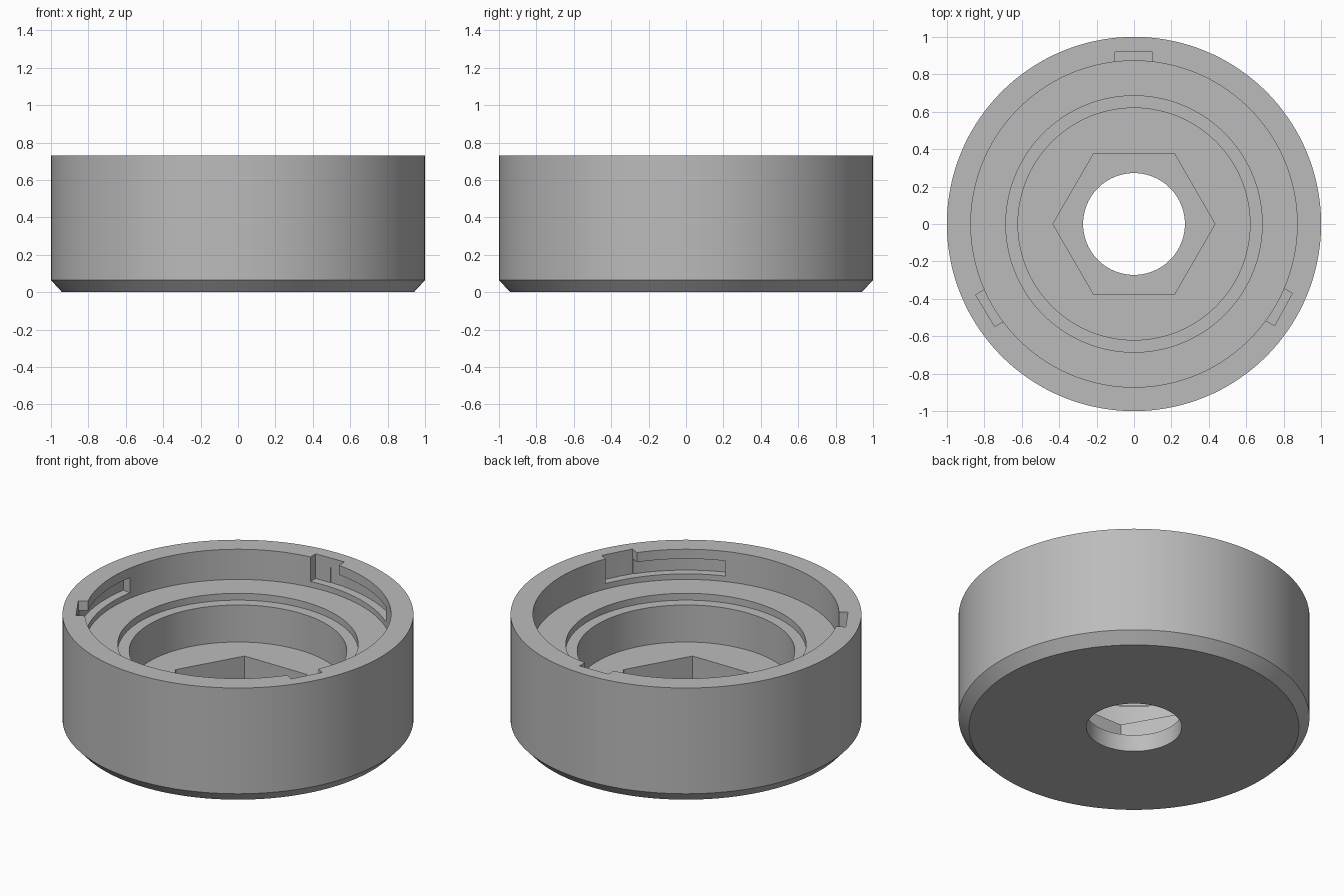
import bpy, bmesh
from math import sin, cos, pi, radians

cube = bpy.data.objects.get("Cube")
if cube:
    bpy.data.objects.remove(cube, do_unlink=True)

grey = bpy.data.materials.new("plain_grey")
grey.use_nodes = True
grey.diffuse_color = (0.5, 0.5, 0.5, 1)
grey.node_tree.nodes["Principled BSDF"].inputs["Base Color"].default_value = (0.5, 0.5, 0.5, 1)


def make_object(name, bm):
    bmesh.ops.recalc_face_normals(bm, faces=bm.faces)
    mesh = bpy.data.meshes.new(name)
    bm.to_mesh(mesh)
    bm.free()
    mesh.materials.append(grey)
    obj = bpy.data.objects.new(name, mesh)
    bpy.context.collection.objects.link(obj)
    return obj


def sweep(name, profile, start, end, steps):
    """Turn a closed (radius, z) profile about z; a full turn joins up."""
    full = abs(end - start) > 2 * pi - 0.001
    bm = bmesh.new()
    rings = []
    for i in range(steps if full else steps + 1):
        a = start + (end - start) * i / steps
        rings.append([bm.verts.new((r * cos(a), r * sin(a), z)) for r, z in profile])
    n = len(profile)
    for i in range(steps):
        a, b = rings[i], rings[(i + 1) % len(rings)]
        for j in range(n):
            k = (j + 1) % n
            bm.faces.new((a[j], a[k], b[k], b[j]))
    if not full:
        bm.faces.new(rings[0])
        bm.faces.new(rings[-1])
    return make_object(name, bm)


def prism(name, outline, bottom, top):
    bm = bmesh.new()
    base = bm.faces.new([bm.verts.new((x, y, bottom)) for x, y in outline])
    up = bmesh.ops.extrude_face_region(bm, geom=[base])
    moved = [v for v in up["geom"] if isinstance(v, bmesh.types.BMVert)]
    bmesh.ops.translate(bm, verts=moved, vec=(0, 0, top - bottom))
    return make_object(name, bm)


def cut(target, cutter):
    cutter.hide_render = True
    mod = target.modifiers.new("cut", "BOOLEAN")
    mod.operation, mod.solver, mod.object = "DIFFERENCE", "EXACT", cutter
    bpy.context.view_layer.objects.active = target
    bpy.ops.object.modifier_apply(modifier=mod.name)
    bpy.data.objects.remove(cutter, do_unlink=True)


# Turned body: chamfered base, rim, ledge, shallow step, deep floor, bore
body = sweep("socket_body", [
    (0.272, 0), (0.94, 0), (1, 0.065), (1, 0.73), (0.872, 0.73), (0.872, 0.54),
    (0.685, 0.54), (0.685, 0.497), (0.62, 0.497), (0.62, 0.264), (0.272, 0.264),
], 0, 2 * pi, 144)

# Hexagonal nut pocket
hexagon = [(0.433 * cos(i * pi / 3), 0.433 * sin(i * pi / 3)) for i in range(6)]
cut(body, prism("nut_pocket_cutter", hexagon, 0.106, 0.4))

# Three bayonet slots: an open entry and a covered channel running clockwise
for i in range(3):
    turn = radians(90 + 120 * i)
    corners = [(0.8, -0.095), (0.922, -0.095), (0.918, 0.102), (0.8, 0.102)]
    entry = [(r * cos(turn) - t * sin(turn), r * sin(turn) + t * cos(turn)) for r, t in corners]
    cut(body, prism("entry_cutter", entry, 0.575, 0.8))
    channel = [(0.8, 0.575), (0.923, 0.575), (0.923, 0.67), (0.8, 0.67)]
    cut(body, sweep("channel_cutter", channel, turn - radians(40), turn, 20))

bpy.ops.object.select_all(action="DESELECT")
body.select_set(True)
bpy.context.view_layer.objects.active = body
bpy.ops.object.shade_smooth_by_angle(angle=radians(25))
